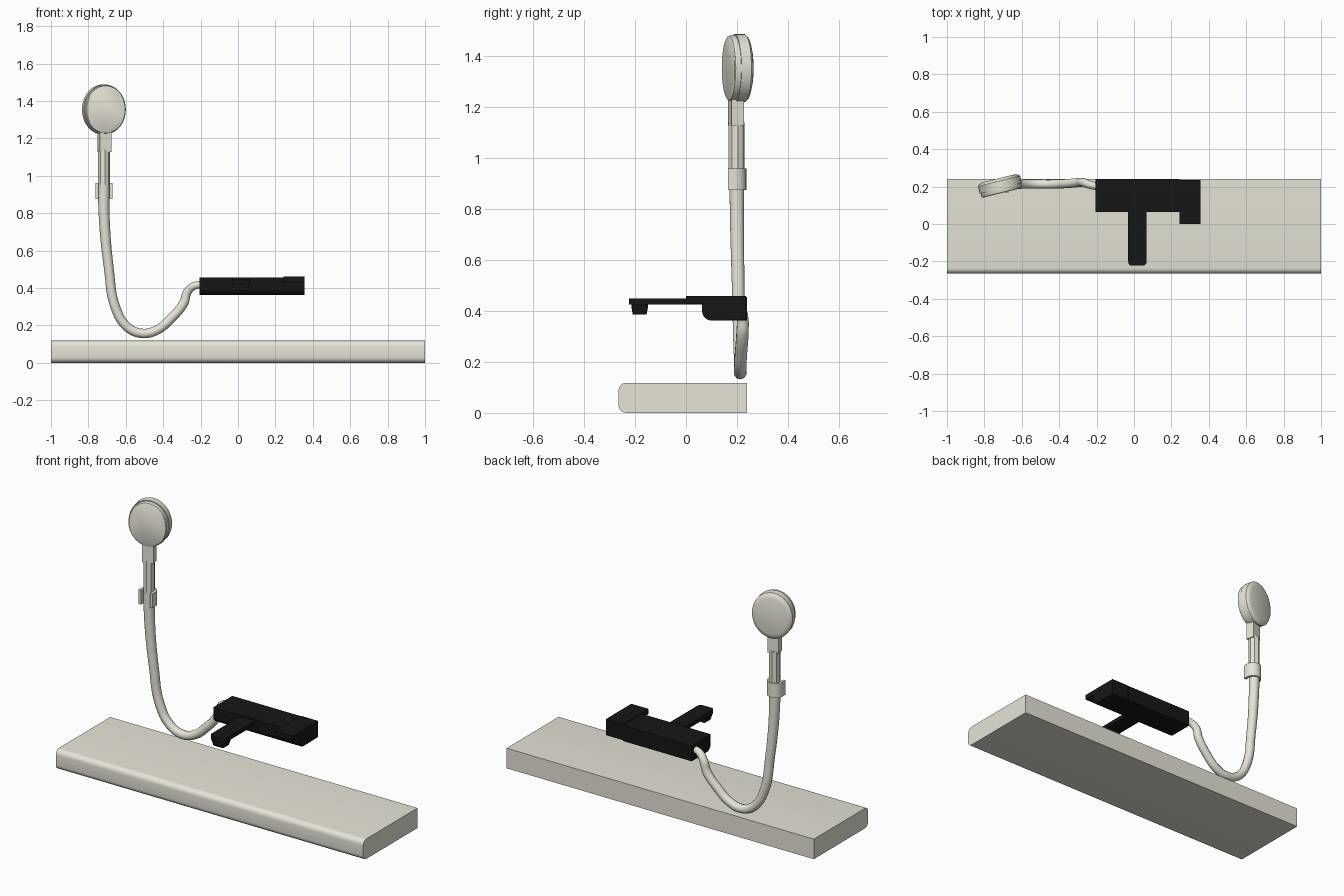
import bpy, bmesh, math
from mathutils import Matrix, Vector

if "Cube" in bpy.data.objects:
    bpy.data.objects.remove(bpy.data.objects["Cube"])


def material(name, rgb):
    m = bpy.data.materials.new(name)
    m.diffuse_color = (*rgb, 1)
    m.use_nodes = True
    m.node_tree.nodes["Principled BSDF"].inputs["Base Color"].default_value = m.diffuse_color
    return m


CREAM = material("cream", (0.80, 0.78, 0.68))
BLACK = material("black", (0.008, 0.008, 0.008))


def finish(ob, mat, angle=35):
    ob.data.materials.clear()
    ob.data.materials.append(mat)
    bpy.ops.object.select_all(action='DESELECT')
    ob.select_set(True)
    bpy.context.view_layer.objects.active = ob
    bpy.ops.object.shade_smooth_by_angle(angle=math.radians(angle))
    return ob


def loft(name, rings, mat, angle=35):
    """Join equal-sized point rings and cap both ends."""
    bm = bmesh.new()
    rows = [[bm.verts.new(p) for p in r] for r in rings]
    n = len(rows[0])
    for a, b in zip(rows, rows[1:]):
        for i in range(n):
            bm.faces.new((a[i], a[(i + 1) % n], b[(i + 1) % n], b[i]))
    bm.faces.new(rows[0][::-1])
    bm.faces.new(rows[-1])
    bmesh.ops.recalc_face_normals(bm, faces=bm.faces[:])
    me = bpy.data.meshes.new(name)
    bm.to_mesh(me)
    bm.free()
    ob = bpy.data.objects.new(name, me)
    bpy.context.collection.objects.link(ob)
    return finish(ob, mat, angle)


def prism_x(name, yz, x0, x1, mat):
    return loft(name, [[(x, y, z) for y, z in yz] for x in (x0, x1)], mat)


def prism_z(name, xy, z0, z1, mat):
    return loft(name, [[(x, y, z) for x, y in xy] for z in (z0, z1)], mat)


def arc(cx, cy, r, a0, a1, n=6):
    return [(cx + r * math.cos(math.radians(a0 + (a1 - a0) * i / n)),
             cy + r * math.sin(math.radians(a0 + (a1 - a0) * i / n))) for i in range(n + 1)]


# Ledge with a rounded front edge
ledge = [(0.24, 0), (0.24, 0.118)] + arc(-0.235, 0.088, 0.03, 90, 180) + arc(-0.235, 0.03, 0.03, 180, 270)
prism_x("ledge", ledge, -1, 1, CREAM)

# Mixer body and the lever at its right end
under = arc(0.1, 0.4, 0.037, 180, 270)
prism_x("mixer_body", [(0.24, 0.363), (0.24, 0.455), (0.063, 0.455)] + under, -0.205, 0.243, BLACK)
prism_x("mixer_lever", [(0.235, 0.365), (0.235, 0.46), (0, 0.46), (0, 0.43), (0.063, 0.43)] + under,
        0.243, 0.356, BLACK)

# Spout with rounded tip corners, and its tapered outlet
tip = [(0.067, 0.07), (-0.031, 0.07)] + arc(-0.011, -0.203, 0.02, 180, 270, 4) + arc(0.047, -0.203, 0.02, 270, 360, 4)
prism_z("spout", tip, 0.425, 0.449, BLACK)
loft("spout_outlet", [[(0.018 + sx * w, -0.182 + sy * d, z) for sx, sy in ((-1, -1), (1, -1), (1, 1), (-1, 1))]
                      for w, d, z in ((0.042, 0.033, 0.43), (0.038, 0.032, 0.412), (0.031, 0.027, 0.386))], BLACK)

# Hose hanging between the mixer and the handset
PATH = [(-0.19, 0.2, 0.417, 0.02), (-0.23, 0.208, 0.413, 0.021), (-0.27, 0.222, 0.38, 0.023),
        (-0.29, 0.222, 0.32, 0.025), (-0.36, 0.216, 0.235, 0.025), (-0.43, 0.213, 0.177, 0.025),
        (-0.51, 0.213, 0.157, 0.025), (-0.59, 0.213, 0.19, 0.025), (-0.655, 0.21, 0.295, 0.026),
        (-0.69, 0.205, 0.5, 0.026), (-0.716, 0.2, 0.79, 0.029), (-0.717, 0.2, 0.96, 0.031)]
cu = bpy.data.curves.new("hose", 'CURVE')
cu.dimensions = '3D'
cu.bevel_depth = 1.0
cu.bevel_resolution = 3
cu.resolution_u = 6
cu.use_fill_caps = True
sp = cu.splines.new('BEZIER')
sp.bezier_points.add(len(PATH) - 1)
for bp, (x, y, z, r) in zip(sp.bezier_points, PATH):
    bp.co = (x, y, z)
    bp.radius = r
    bp.handle_left_type = bp.handle_right_type = 'AUTO'
hose = bpy.data.objects.new("hose", cu)
bpy.context.collection.objects.link(hose)
bpy.context.view_layer.objects.active = hose
hose.select_set(True)
bpy.ops.object.convert(target='MESH')
finish(bpy.context.object, CREAM, 50)

# Clip around the handset, open at the front
CX, CY = -0.717, 0.2
clip = ([(CX + 0.046, CY - 0.035)] + arc(CX, CY - 0.009, 0.046, 0, 180, 12) + [(CX - 0.046, CY - 0.035)]
        + [(CX - 0.03, CY - 0.035)] + arc(CX, CY - 0.009, 0.03, 180, 0, 12) + [(CX + 0.03, CY - 0.035)])
prism_z("handset_clip", clip, 0.875, 0.96, CREAM)

# Eight-sided grip
grip = arc(CX, CY - 0.001, 0.032, 9, 324, 7)
prism_z("handset_grip", grip, 0.95, 1.14, CREAM)

# Neck and oval head, turned slightly to the right
TURN = Matrix.Translation((-0.715, 0.202, 0)) @ Matrix.Rotation(math.radians(14), 4, 'Z')
neck = [TURN @ Vector((sx * 0.032, -0.006 + sy * 0.025, 0))
        for sx, sy in ((-1, -1), (1, -1), (1, 1), (-1, 1))]
prism_z("handset_neck", [p[:2] for p in neck], 1.128, 1.25, CREAM)
rings = []
for y, s in ((-0.037, 0.91), (-0.034, 0.945), (-0.028, 0.96), (-0.012, 0.96), (-0.012, 1), (0.028, 1), (0.037, 0.93), (0.043, 0.78)):
    rings.append([TURN @ Vector((0.116 * s * math.cos(t), y, 1.354 + 0.134 * s * math.sin(t)))
                  for t in (2 * math.pi * i / 40 for i in range(40))])
loft("shower_head", rings, CREAM)
